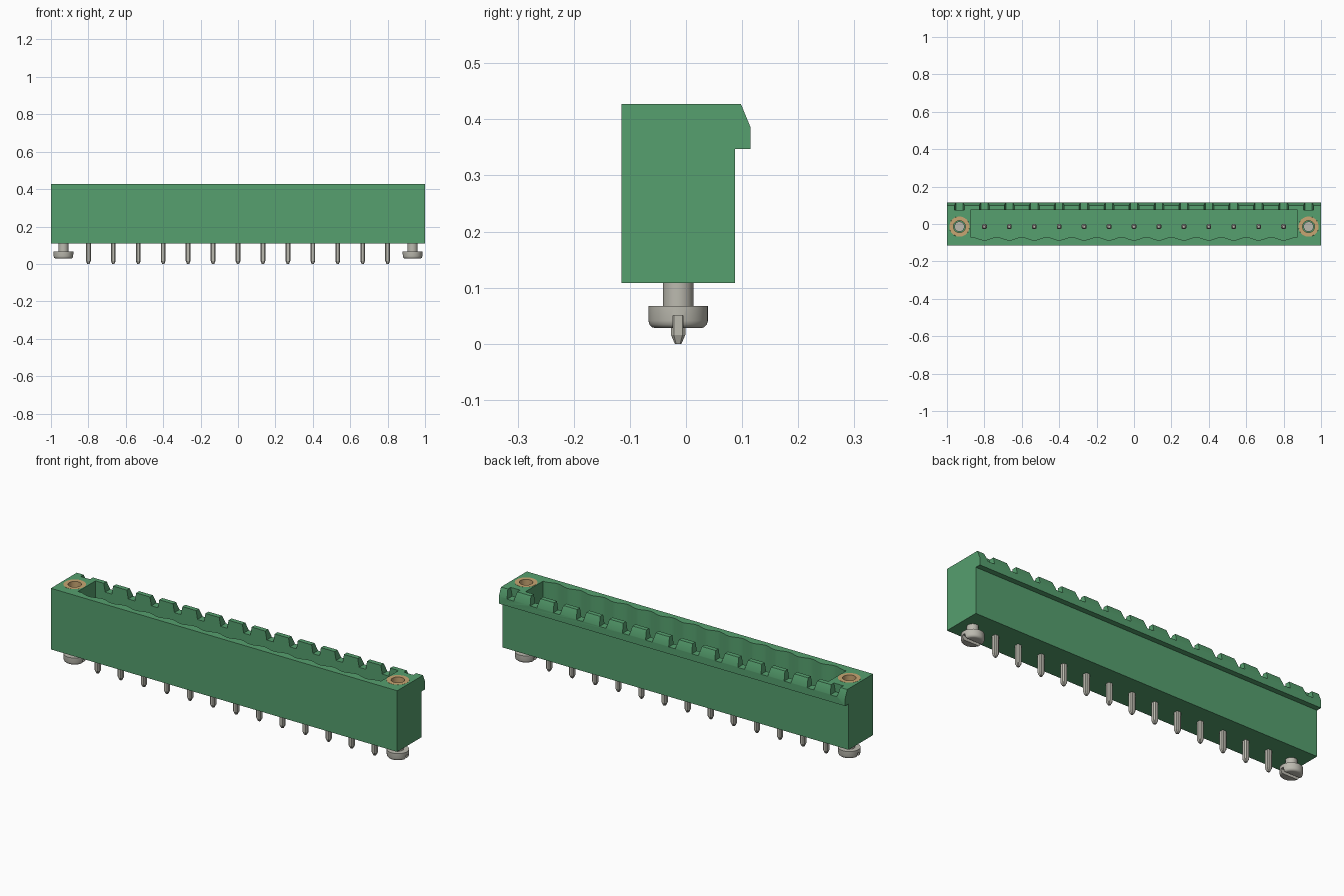
import bpy, bmesh, math

if "Cube" in bpy.data.objects:
    bpy.data.objects.remove(bpy.data.objects["Cube"])

PITCH = 2 / 15
PIN_XS = [(i - 6) * PITCH for i in range(13)]
SCREW_X = 7 * PITCH
CY = -0.014          # centre line of pins and screws
TOP, BASE = 0.427, 0.108


def material(name, rgb):
    m = bpy.data.materials.new(name)
    m.use_nodes = True
    m.diffuse_color = (*rgb, 1)
    bsdf = next(n for n in m.node_tree.nodes if n.type == 'BSDF_PRINCIPLED')
    bsdf.inputs["Base Color"].default_value = (*rgb, 1)
    return m


GREEN = material("housing green", (0.092, 0.348, 0.156))
METAL = material("tin metal", (0.50, 0.49, 0.43))
BRASS = material("brass", (0.58, 0.38, 0.17))


def finish(bm, name, mat):
    bmesh.ops.recalc_face_normals(bm, faces=bm.faces[:])
    me = bpy.data.meshes.new(name)
    bm.to_mesh(me)
    bm.free()
    me.materials.append(mat)
    ob = bpy.data.objects.new(name, me)
    bpy.context.collection.objects.link(ob)
    return ob


def skin(bm, rings, closed=False):
    """Bridge rings of points; cap the ends unless the chain is closed."""
    vs = [[bm.verts.new(p) for p in r] for r in rings]
    n = len(vs[0])
    pairs = list(zip(vs, vs[1:])) + ([(vs[-1], vs[0])] if closed else [])
    for a, b in pairs:
        for i in range(n):
            j = (i + 1) % n
            bm.faces.new((a[i], a[j], b[j], b[i]))
    if not closed:
        bm.faces.new(vs[0])
        bm.faces.new(vs[-1])


def circle(x, r, z, n=40):
    return [(x + r * math.cos(2 * math.pi * i / n),
             CY + r * math.sin(2 * math.pi * i / n), z) for i in range(n)]


def box(bm, x0, x1, y0, y1, z0, z1):
    skin(bm, [[(x0, y0, z), (x1, y0, z), (x1, y1, z), (x0, y1, z)]
              for z in (z0, z1)])


def cut(ob, bm):
    """Subtract a temporary cutter from a part."""
    cutter = finish(bm, "cutter", ob.data.materials[0])
    cutter.hide_render = True
    mod = ob.modifiers.new("cut", 'BOOLEAN')
    mod.operation, mod.solver, mod.object = 'DIFFERENCE', 'EXACT', cutter
    activate(ob)
    bpy.ops.object.modifier_apply(modifier=mod.name)
    bpy.data.objects.remove(cutter)


def activate(ob):
    bpy.ops.object.select_all(action='DESELECT')
    ob.select_set(True)
    bpy.context.view_layer.objects.active = ob


def smooth(ob):
    activate(ob)
    bpy.ops.object.shade_smooth_by_angle(angle=math.radians(35))


# Housing: side profile with the latch lip, swept along x
profile = [(-0.115, BASE), (0.087, BASE), (0.087, 0.347), (0.115, 0.347),
           (0.115, 0.386), (0.098, TOP), (-0.115, TOP)]
bm = bmesh.new()
skin(bm, [[(x, y, z) for y, z in profile] for x in (-1, 1)])
housing = finish(bm, "housing", GREEN)

# Cavity with a scalloped front wall
N = 156
wave = []
for i in range(N + 1):
    x = -0.875 + 1.75 * i / N
    wave.append((x, -0.078 - 0.008 * math.cos(2 * math.pi * x / PITCH)))
outline = wave + [(0.875, 0.074), (-0.875, 0.074)]
bm = bmesh.new()
skin(bm, [[(x, y, z) for x, y in outline] for z in (0.16, 0.5)])
cut(housing, bm)

# Coding notches through the lip, one per pin and one by each screw
bm = bmesh.new()
for x in PIN_XS + [-SCREW_X, SCREW_X]:
    y0 = 0.070 if abs(x) < 0.9 else 0.074
    section = [(x - 0.019, 0.383), (x + 0.019, 0.383),
               (x + 0.027, TOP), (x + 0.027, 0.46),
               (x - 0.027, 0.46), (x - 0.027, TOP)]
    skin(bm, [[(u, y, z) for u, z in section] for y in (y0, 0.13)])
cut(housing, bm)

# Bores for the threaded inserts
bm = bmesh.new()
for x in (-SCREW_X, SCREW_X):
    skin(bm, [circle(x, 0.054, 0.2), circle(x, 0.054, 0.5)])
cut(housing, bm)
smooth(housing)

# Contact pins: chamfered square bars tapered at both ends
stations = [(0.0, 0.006), (0.016, 0.0128), (0.315, 0.0128), (0.33, 0.007)]
for k, px in enumerate(PIN_XS):
    bm = bmesh.new()
    rings = []
    for z, h in stations:
        c = h * 0.6
        octagon = [(h, -c), (h, c), (c, h), (-c, h),
                   (-h, c), (-h, -c), (-c, -h), (c, -h)]
        rings.append([(px + u, CY + v, z) for u, v in octagon])
    skin(bm, rings)
    finish(bm, f"contact_pin_{k + 1}", METAL)

for side, x in (("right", -SCREW_X), ("left", SCREW_X)):
    # Brass insert: a tube flush with the housing top
    bm = bmesh.new()
    skin(bm, [circle(x, 0.0538, 0.201), circle(x, 0.0538, TOP + 0.0005),
              circle(x, 0.032, TOP + 0.0005), circle(x, 0.032, 0.201)], True)
    smooth(finish(bm, f"threaded_insert_{side}", BRASS))

    # Slotted screw entering from below
    bm = bmesh.new()
    lathe = [(0.041, 0.028), (0.0465, 0.0295), (0.051, 0.034), (0.053, 0.041),
             (0.053, 0.067), (0.027, 0.067), (0.027, 0.30)]
    skin(bm, [circle(x, r, z) for r, z in lathe])
    screw = finish(bm, f"screw_{side}", METAL)
    bm = bmesh.new()
    box(bm, x - 0.08, x + 0.08, CY - 0.009, CY + 0.009, 0.0, 0.05)
    cut(screw, bm)
    smooth(screw)
